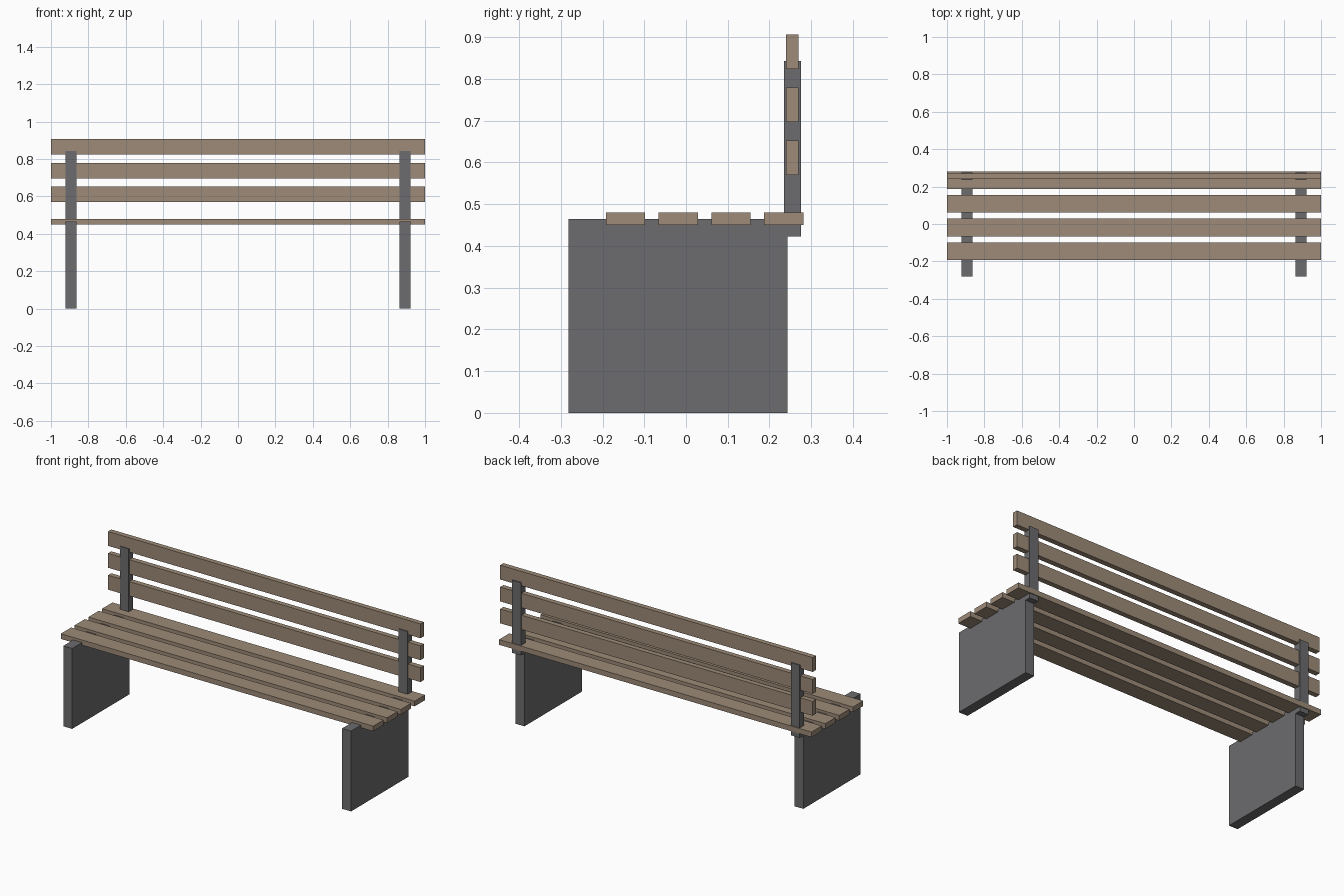
import bpy

cube = bpy.data.objects.get("Cube")
if cube:
    bpy.data.objects.remove(cube, do_unlink=True)


def make_material(name, color):
    mat = bpy.data.materials.new(name)
    mat.use_nodes = True
    mat.diffuse_color = color
    for node in mat.node_tree.nodes:
        if node.type == 'BSDF_PRINCIPLED':
            node.inputs["Base Color"].default_value = color
    return mat


def box(name, x, y, z, mat):
    """Box spanning the given (low, high) range on each axis."""
    spans = (x, y, z)
    bpy.ops.mesh.primitive_cube_add(size=1, location=[(a + b) / 2 for a, b in spans])
    obj = bpy.context.object
    obj.name = name
    obj.scale = [b - a for a, b in spans]
    bpy.ops.object.transform_apply(location=False, rotation=False, scale=True)
    obj.data.materials.append(mat)
    return obj


wood = make_material("weathered wood", (0.337, 0.258, 0.188, 1))
metal = make_material("dark grey metal", (0.150, 0.150, 0.156, 1))
full_width = (-1, 1)

# Seat slats, front to back
for i in range(4):
    y = -0.192 + i * 0.1263
    box(f"seat_slat_{i + 1}", full_width, (y, y + 0.094), (0.45, 0.48), wood)

# Backrest slats, bottom to top
for i in range(3):
    z = 0.57 + i * 0.1267
    box(f"back_slat_{i + 1}", full_width, (0.24, 0.27), (z, z + 0.083), wood)

# Side panels and backrest posts
for side, x in (("left", (0.864, 0.921)), ("right", (-0.921, -0.864))):
    box(f"{side}_leg_panel", x, (-0.282, 0.243), (0, 0.465), metal)
    box(f"{side}_back_post", x, (0.235, 0.276), (0.423, 0.843), metal)
